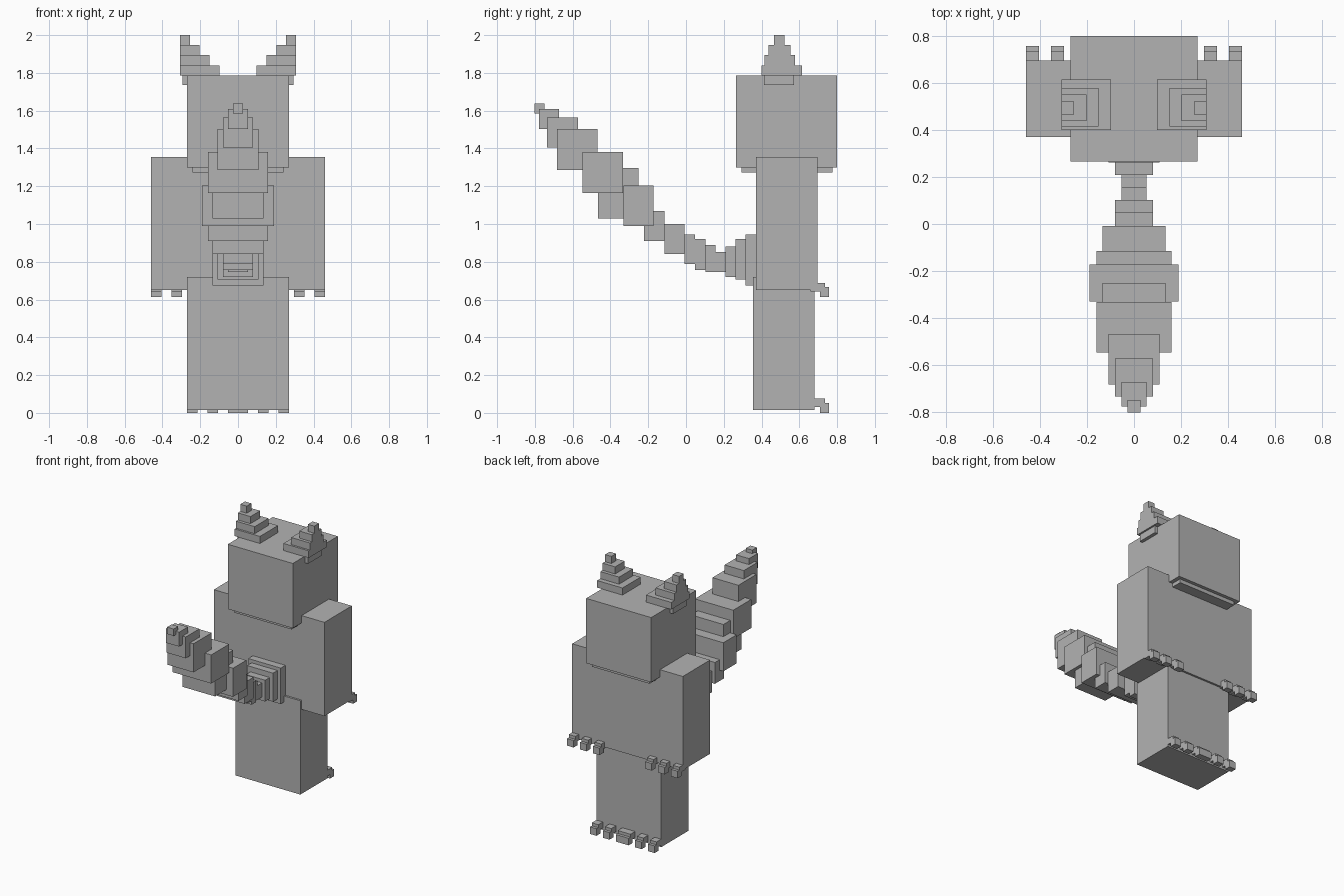
import bpy
import bmesh
from mathutils import Matrix, Vector

default_cube = bpy.data.objects.get("Cube")
if default_cube:
    bpy.data.objects.remove(default_cube, do_unlink=True)

# Single flat colour
grey = bpy.data.materials.new("plain grey")
grey.use_nodes = True
GREY = (0.45, 0.45, 0.45, 1.0)
grey.diffuse_color = GREY
grey.node_tree.nodes["Principled BSDF"].inputs["Base Color"].default_value = GREY


def add_box(bm, x_range, y_range, z_range):
    """Add one block given its extent along each axis."""
    ranges = (x_range, y_range, z_range)
    centre = Vector([(low + high) / 2 for low, high in ranges])
    size = [high - low for low, high in ranges] + [1]
    matrix = Matrix.Translation(centre) @ Matrix.Diagonal(size)
    bmesh.ops.create_cube(bm, size=1, matrix=matrix)


def build(name, boxes):
    """Make one flat-shaded object from a list of blocks."""
    bm = bmesh.new()
    for box in boxes:
        add_box(bm, *box)
    mesh = bpy.data.meshes.new(name)
    bm.to_mesh(mesh)
    bm.free()
    mesh.materials.append(grey)
    obj = bpy.data.objects.new(name, mesh)
    bpy.context.collection.objects.link(obj)
    return obj


def mirrored(box):
    """Reflect a block across the middle plane."""
    (low, high), y_range, z_range = box
    return ((-high, -low), y_range, z_range)


def build_pair(name, boxes):
    build("left_" + name, boxes)
    build("right_" + name, [mirrored(box) for box in boxes])


def claw(x_range, z):
    """A knuckle block with a lower tip block in front of it."""
    return [(x_range, (0.66, 0.735), (z + 0.03, z + 0.075)),
            (x_range, (0.71, 0.757), (z, z + 0.053))]


# Main body blocks
build("legs", [((-0.27, 0.27), (0.355, 0.68), (0.015, 0.72))])
build("torso_and_arms", [((-0.46, 0.46), (0.37, 0.695), (0.65, 1.355))])
build("head", [((-0.27, 0.27), (0.265, 0.80), (1.30, 1.787))])
build("jaw_rim", [((-0.24, 0.24), (0.293, 0.775), (1.272, 1.31))])

# Stepped ears: inner x, back y, front y for each tier
OUTER = 0.308
TIER = 0.0533
tiers = [(0.098, 0.40, 0.615), (0.152, 0.415, 0.578),
         (0.203, 0.438, 0.552), (0.255, 0.467, 0.522)]
ear = [((0.26, 0.295), (0.413, 0.573), (1.735, 1.787))]
for level, (inner, back, front) in enumerate(tiers):
    base = 1.787 + level * TIER
    ear.append(((inner, OUTER), (back, front), (base, base + TIER)))
build_pair("ear", ear)

# Three claws on each hand
hand = []
for index in range(3):
    start = 0.19 + index * 0.1075
    hand += claw((start, start + 0.055), 0.613)
build_pair("hand_claws", hand)

# Foot claws: two on each side and a wide middle one
foot = []
for start in (0.107, 0.215):
    foot += claw((start, start + 0.054), 0)
build_pair("foot_claws", foot)
build("middle_foot_claw", claw((-0.053, 0.053), 0))

# Curved tail: half width, y range, z range from root to tip
tail = [
    (0.135, 0.315, 0.38, 0.675, 0.945),
    (0.108, 0.262, 0.315, 0.705, 0.92),
    (0.08, 0.208, 0.262, 0.72, 0.88),
    (0.054, 0.155, 0.208, 0.747, 0.853),
    (0.054, 0.102, 0.155, 0.747, 0.89),
    (0.08, 0.048, 0.102, 0.757, 0.92),
    (0.08, -0.008, 0.048, 0.787, 0.945),
    (0.135, -0.115, -0.008, 0.84, 1.0),
    (0.16, -0.222, -0.115, 0.91, 1.07),
    (0.19, -0.33, -0.172, 0.99, 1.205),
    (0.135, -0.465, -0.252, 1.03, 1.297),
    (0.16, -0.547, -0.333, 1.165, 1.38),
    (0.108, -0.683, -0.468, 1.287, 1.502),
    (0.08, -0.735, -0.573, 1.405, 1.565),
    (0.054, -0.777, -0.672, 1.502, 1.61),
    (0.027, -0.803, -0.75, 1.585, 1.637),
]
for number, (half, back, front, bottom, top) in enumerate(tail, start=1):
    build(f"tail_segment_{number}", [((-half, half), (back, front), (bottom, top))])
